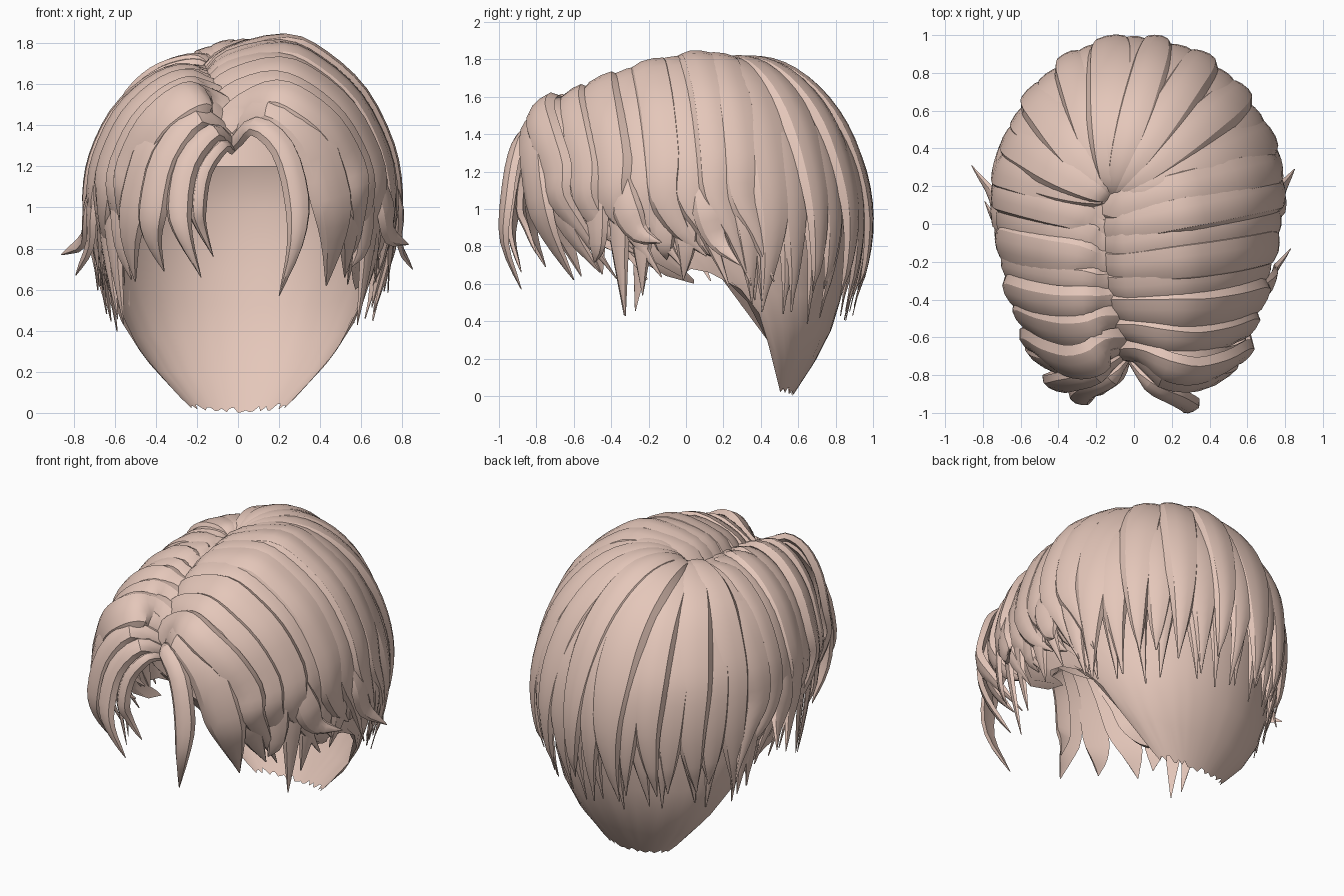
import bpy, bmesh, math, random
from mathutils import Vector as V

if "Cube" in bpy.data.objects:
    bpy.data.objects.remove(bpy.data.objects["Cube"])

random.seed(11)
rnd = random.uniform
HEAD = V((0, 0.05, 0.85))
MAT = bpy.data.materials.new("hair_tone")
MAT.diffuse_color = (0.78, 0.57, 0.49, 1)
MAT.use_nodes = True
MAT.node_tree.nodes["Principled BSDF"].inputs["Base Color"].default_value = MAT.diffuse_color


def interp(table, x):
    """Piecewise linear lookup of one or more values."""
    if x <= table[0][0]:
        return table[0][1:]
    for a, b in zip(table, table[1:]):
        if x <= b[0]:
            k = (x - a[0]) / (b[0] - a[0])
            return [p + (q - p) * k for p, q in zip(a[1:], b[1:])]
    return table[-1][1:]


def smooth_path(pts, n=3):
    p = [V(q) for q in pts]
    p = [p[0] * 2 - p[1]] + p + [p[-1] * 2 - p[-2]]
    out = []
    for i in range(1, len(p) - 2):
        a, b, c, d = p[i - 1:i + 3]
        for j in range(n):
            t = j / n
            out.append(0.5 * (2 * b + (c - a) * t + (2 * a - 5 * b + 4 * c - d) * t * t
                              + (3 * b - a - 3 * c + d) * t ** 3))
    return out + [p[-2]]


SECTION = [(-1, -0.6), (-0.78, 0.6), (-0.3, 0.95), (0.25, 1), (0.7, 0.6), (1, -0.5), (0, -0.4)]


def lock(bm, pts, width, thick=0.035, root=0.5, taper=0.62):
    """Loft one tapered lock of hair along a path."""
    path = smooth_path(pts)
    n = len(path) - 1
    rings = []
    for i, p in enumerate(path):
        s = i / n
        tan = (path[min(i + 1, n)] - path[max(i - 1, 0)]).normalized()
        side = tan.cross(p - HEAD).normalized()
        nor = side.cross(tan).normalized()
        f = root + (1 - root) * math.sin(min(s / 0.45, 1) * math.pi / 2)
        if s > taper:
            f *= max(0.03, 1 - ((s - taper) / (1 - taper)) ** 1.4)
        h = thick * (0.25 + 0.75 * f)
        if s > 0.95:
            h *= 0.3
        rings.append([bm.verts.new(p + side * (u * width * f / 2) + nor * (v * h))
                      for u, v in SECTION])
    m = len(SECTION)
    for a, b in zip(rings, rings[1:]):
        for j in range(m):
            bm.faces.new((a[j], a[(j + 1) % m], b[(j + 1) % m], b[j]))
    bm.faces.new(rings[0])
    bm.faces.new(rings[-1])


def finish(bm, name, angle=30):
    bmesh.ops.recalc_face_normals(bm, faces=bm.faces)
    me = bpy.data.meshes.new(name)
    bm.to_mesh(me)
    bm.free()
    me.materials.append(MAT)
    ob = bpy.data.objects.new(name, me)
    bpy.context.collection.objects.link(ob)
    bpy.ops.object.select_all(action='DESELECT')
    ob.select_set(True)
    bpy.context.view_layer.objects.active = ob
    bpy.ops.object.shade_smooth_by_angle(angle=math.radians(angle))


# Scalp shell: height -> centre y, half width, half depth
SKULL = [(0, .48, .21, .09), (.2, .44, .41, .26), (.42, .36, .56, .45), (.6, .28, .63, .56),
         (.68, .15, .66, .71), (.85, .12, .68, .77), (1.1, .12, .68, .77), (1.4, .1, .57, .67),
         (1.58, .06, .36, .45), (1.66, 0, .02, .02)]
# Hairline: angle from the back -> lower edge height
HAIRLINE = [(0, .0), (75, .02), (80, .07), (85, .3), (90, .57), (95, .66), (100, .68), (106, .66),
            (112, .6), (118, .6), (130, .85), (142, 1.1), (150, 1.2), (180, 1.2)]
bm = bmesh.new()
COLS, ROWS = 72, 16
grid = []
for c in range(COLS):
    deg = c * 5 - 180
    a = math.radians(deg)
    zb = interp(HAIRLINE, abs(deg))[0]
    if abs(deg) < 80:
        zb += rnd(0, 0.03) if c % 3 else 0
    col = []
    for r in range(ROWS):
        z = zb + (1.66 - zb) * math.sin(r / (ROWS - 1) * math.pi / 2)
        cy, wx, wy = interp(SKULL, z)
        col.append(bm.verts.new((wx * math.sin(a), cy + wy * math.cos(a), z)))
    grid.append(col)
for c in range(COLS):
    a, b = grid[c], grid[(c + 1) % COLS]
    for r in range(ROWS - 1):
        bm.faces.new((a[r], b[r], b[r + 1], a[r + 1]))
finish(bm, "scalp_shell", 50)

# Parting: y -> x, valley height, crest height right, crest height left
PART = [(-.72, -.03, 1.36, 1.52, 1.49), (-.6, -.06, 1.46, 1.58, 1.55), (-.4, -.1, 1.56, 1.68, 1.61),
        (-.2, -.12, 1.62, 1.76, 1.64), (.0, -.12, 1.65, 1.80, 1.65), (.15, -.13, 1.66, 1.80, 1.66)]
# Side width: y -> right, left
WIDTH = [(-.85, .45, .42), (-.7, .56, .5), (-.5, .63, .59), (-.3, .68, .66), (0, .75, .7),
         (.3, .75, .71), (.5, .7, .67)]
ARC = [(.28, 1.0), (.52, .9), (.77, .68), (.94, .36), (1.0, .08)]

# Swept side hair, from the parting over each side
for s, name in ((1, "right_side_hair"), (-1, "left_side_hair")):
    bm = bmesh.new()
    N = 8
    for i in range(N):
        t = i / (N - 1)
        y0 = 0.12 - (.8 if s > 0 else .75) * t
        px, zv, zr, zl = interp(PART, y0)
        crest = zr if s > 0 else zl
        fan = 0.2 * (1 - t) - 0.02
        yo = y0 + fan
        wr, wl = interp(WIDTH, yo)
        w = wr if s > 0 else wl
        lift = 0.018 * (i % 2)
        pts = [(px - s * .02, y0, zv)]
        pts.append((px + s * .08, y0 - .01, zv + (crest - zv) * .65))
        for k, h in ARC:
            x = s * w * k if s > 0 else px + (-w - px) * k
            bulge = -.1 * t ** 3 * math.sin(math.pi * min(k, .98))
            pts.append((x + s * lift, y0 + fan * k + bulge + .08 * t * max(0, k - .7),
                        1.0 + (crest - 1.0) * h + lift * .6))
        sweep = .12 + .16 * t
        zt = rnd(.58, .78)
        pts.append((s * (w * .99 + lift), yo + .03 + sweep * .4, .88))
        pts.append((s * (w * .97 + rnd(-.03, .04)), yo + .05 + sweep, zt))
        lock(bm, pts, rnd(.21, .26), .038, .85, .62)
    # Under layer hanging locks
    for i in range(8):
        y = .34 - .12 * i
        wr, wl = interp(WIDTH, y)
        w = wr if s > 0 else wl
        zt = rnd(.62, .74) if -.2 < y < .25 or y < -.45 else rnd(.42, .54)
        lock(bm, [(s * w * .88, y, 1.3), (s * w * .96, y + .01, 1.08), (s * w * .96, y + .02, .82),
                  (s * w * .88, y + rnd(-.02, .1), zt)], .17, .025, .7, .42)
    finish(bm, name)

# Back hair radiating from the crown
BACK = [(.1, 1.73), (.26, 1.765), (.46, 1.73), (.66, 1.61), (.83, 1.42), (.95, 1.19),
        (1.0, .95), (.985, .72)]
bm = bmesh.new()
whorl = V((-.12, .13, 0))
for layer, count in ((0, 17), (1, 13)):
    for i in range(count):
        t = (i + .5 * layer) / (count - 1 + layer)
        phi = math.radians(14 + 152 * t)
        c, sn = math.cos(phi), math.sin(phi)
        outer = V(((.76 if c > 0 else .7) * c, .12 + .845 * sn, 0))
        up = .02 * (i % 2) + rnd(0, .006)
        zt = rnd(.4, .48) if layer else rnd(.42, .58)
        twist = rnd(-.06, .06)
        across = V((-sn, c, 0))
        pts = [(whorl.x, whorl.y, 1.67)]
        for k, z in BACK + [(.9 + .25 * (zt - .4), zt)]:
            p = whorl.lerp(outer, k)
            if k > .2:
                p = p * (.975 if layer else 1 + up)
            if z < .8:
                p += across * twist * (.9 - z) * 2
            drop = 1 - .12 * min(1, max(0, -c) * 2.2) * min(1, k * 3) if z > 1.2 else 1
            pts.append((p.x, p.y, .95 + (z - .95) * drop - .02 * layer + up * (z > 1.2)))
        lock(bm, pts, rnd(.22, .28) if layer == 0 else .22, .036, .12, rnd(.55, .65))
finish(bm, "back_hair")

# Curtain fringe locks falling from the front of the parting
FRINGE = [
    (.13, [(-.03, -.7, 1.3), (.08, -.85, 1.40), (.22, -.92, 1.29), (.29, -.96, 1.05), (.28, -.97, .82), (.2, -.88, .57)]),
    (.24, [(-.03, -.68, 1.36), (.15, -.81, 1.49), (.36, -.83, 1.34), (.46, -.8, 1.05), (.47, -.73, .85), (.43, -.6, .62)]),
    (.22, [(-.03, -.66, 1.42), (.16, -.74, 1.54), (.38, -.74, 1.4), (.51, -.7, 1.1), (.54, -.62, .88), (.52, -.46, .66)]),
    (.09, [(-.03, -.7, 1.28), (-.08, -.8, 1.3), (-.17, -.86, 1.18), (-.2, -.88, 1.0), (-.18, -.85, .9), (-.12, -.8, .76)]),
    (.13, [(-.03, -.7, 1.31), (-.12, -.82, 1.37), (-.25, -.88, 1.22), (-.29, -.92, 1.0), (-.26, -.93, .85), (-.18, -.88, .66)]),
    (.16, [(-.04, -.68, 1.36), (-.2, -.8, 1.44), (-.36, -.84, 1.25), (-.42, -.85, 1.0), (-.42, -.82, .85), (-.36, -.75, .69)]),
    (.2, [(-.05, -.65, 1.42), (-.22, -.72, 1.51), (-.41, -.74, 1.33), (-.5, -.71, 1.05), (-.53, -.65, .85), (-.5, -.56, .64)]),
]
bm = bmesh.new()
for w, pts in FRINGE:
    lock(bm, pts, w, .03, .5, .6)
finish(bm, "fringe")

# Flicked-out tips at the sides
FLICKS = [
    [(.72, .08, 1.2), (.78, .12, 1.0), (.78, .17, .83), (.85, .29, .7)],
    [(.66, -.36, 1.2), (.72, -.32, 1.0), (.74, -.25, .87), (.83, -.13, .82)],
    [(-.68, .0, 1.2), (-.73, .05, 1.0), (-.75, .15, .85), (-.86, .31, .77)],
    [(-.66, -.12, 1.2), (-.71, -.08, 1.0), (-.72, -.02, .83), (-.79, .12, .67)],
]
bm = bmesh.new()
for pts in FLICKS:
    lock(bm, pts, .18, .025, .6, .35)
finish(bm, "flicked_tips")
